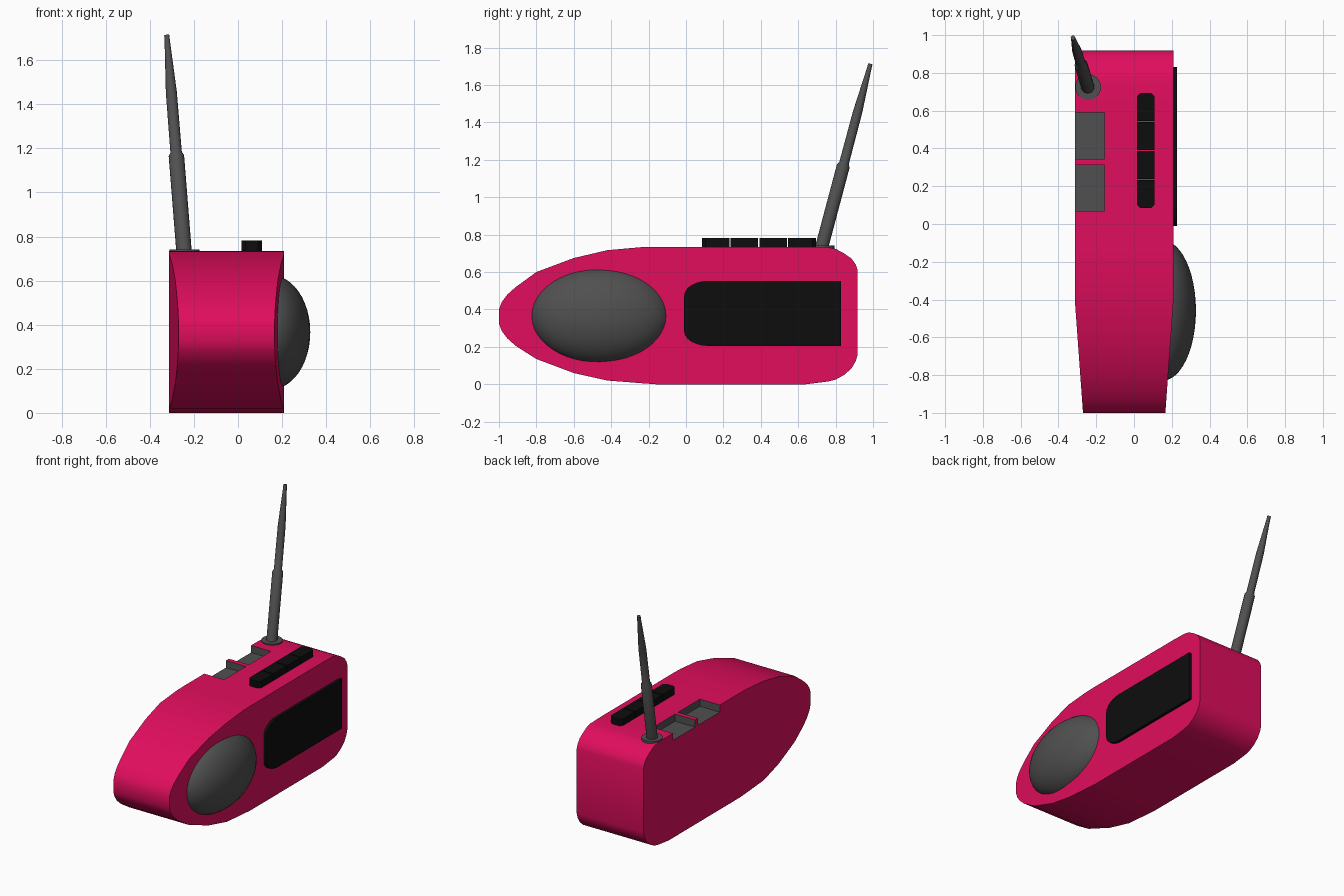
import bpy, bmesh
from math import radians, cos, sin, pi
from mathutils import Vector, Matrix

if "Cube" in bpy.data.objects:
    bpy.data.objects.remove(bpy.data.objects["Cube"])


def material(name, rgb):
    m = bpy.data.materials.new(name)
    m.diffuse_color = (*rgb, 1)
    m.use_nodes = True
    m.node_tree.nodes["Principled BSDF"].inputs["Base Color"].default_value = m.diffuse_color
    return m


PINK = material("pink", (0.75, 0.004, 0.11))
GREY = material("dark_grey", (0.08, 0.08, 0.08))
BLACK = material("black", (0.004, 0.004, 0.004))


def finish(name, bm, mat, angle=40):
    bmesh.ops.recalc_face_normals(bm, faces=bm.faces)
    me = bpy.data.meshes.new(name)
    bm.to_mesh(me)
    bm.free()
    me.materials.append(mat)
    for p in me.polygons:
        p.use_smooth = True
    me.set_sharp_from_angle(angle=radians(angle))
    ob = bpy.data.objects.new(name, me)
    bpy.context.collection.objects.link(ob)
    return ob


def loft(name, rings, mat):
    """Skin a list of closed rings and cap both ends."""
    bm = bmesh.new()
    vs = [[bm.verts.new(p) for p in r] for r in rings]
    n = len(vs[0])
    for a, b in zip(vs, vs[1:]):
        for i in range(n):
            j = (i + 1) % n
            bm.faces.new((a[i], a[j], b[j], b[i]))
    bm.faces.new(vs[0])
    bm.faces.new(vs[-1])
    return finish(name, bm, mat)


def box(name, lo, hi, mat):
    (x0, y0, z0), (x1, y1, z1) = lo, hi
    return loft(name, [[(x0, y0, z), (x1, y0, z), (x1, y1, z), (x0, y1, z)] for z in (z0, z1)], mat)


# body: rectangular stations along y (y, bottom z, top z), narrowing at the nose
stations = [(-1, .325, .40), (-.985, .285, .44), (-.955, .245, .48), (-.91, .205, .52),
            (-.80, .135, .60), (-.60, .06, .675), (-.42, .02, .717), (-.24, .006, .733),
            (-.16, 0, .735), (.64, 0, .735), (.76, .015, .732), (.80, .025, .724),
            (.845, .05, .70), (.885, .085, .672), (.908, .125, .64), (.918, .16, .61)]
rings = []
for y, zb, zt in stations:
    t = .042 * max(0, (-.42 - y) / .58)
    x0, x1 = -.312 + t, .208 - t
    rings.append([(x0, y, zb), (x1, y, zb), (x1, y, zt), (x0, y, zt)])
body = loft("radio_body", rings, PINK)
body.data.materials.append(GREY)

# two open notches on the top left edge
bpy.context.view_layer.objects.active = body
for i, (y0, y1) in enumerate([(.07, .313), (.345, .59)]):
    cutter = box("notch_cutter", (-.4, y0, .685), (-.157, y1, .9), GREY)
    cutter.hide_render = True
    mod = body.modifiers.new("notch", 'BOOLEAN')
    mod.operation = 'DIFFERENCE'
    mod.solver = 'EXACT'
    mod.material_mode = 'TRANSFER'
    mod.object = cutter
    bpy.ops.object.modifier_apply(modifier=mod.name)
    bpy.data.objects.remove(cutter)
body.data.set_sharp_from_angle(angle=radians(40))

# speaker dome: half ellipsoid facing +x
bm = bmesh.new()
bmesh.ops.create_uvsphere(bm, u_segments=48, v_segments=24, radius=1)
bmesh.ops.delete(bm, geom=[v for v in bm.verts if v.co.z < -.01], context='VERTS')
bm.transform(Matrix.Translation((.15, -.458, .366)) @ Matrix.Diagonal((.178, .372, .259, 1))
             @ Matrix.Rotation(pi / 2, 4, 'Y'))
finish("speaker_dome", bm, GREY)

# display panel with rounded front corners
outline = [(.83, .205), (.83, .553)]
for s, (a0, a1) in ((1, (90, 180)), (-1, (180, 270))):
    for k in range(7):
        a = radians(a0 + (a1 - a0) * k / 6)
        outline.append((.12 + .13 * cos(a), .379 + s * .094 + .08 * sin(a)))
loft("display_panel", [[(x, y, z) for y, z in outline] for x in (.19, .228)], BLACK)

# row of four keys, outer ends chamfered
edges = [.082, .236, .389, .543, .697]
for i in range(4):
    y0, y1 = edges[i] + .003, edges[i + 1] - .003
    c0, c1 = (.018 if i == 0 else .0), (.018 if i == 3 else .0)
    right = [(.109 - c0, y0)] + ([(.109, y0 + c0)] if c0 else [])
    right += ([(.109, y1 - c1)] if c1 else []) + [(.109 - c1, y1)]
    pts = right + [(.125 - x, y) for x, y in reversed(right)]
    loft(f"key_{i + 1}", [[(x, y, z) for x, y in pts] for z in (.725, .782)], BLACK)


def turned(name, base, tip, steps, mat, n=20):
    """Round part along an axis; steps are (fraction, radius)."""
    base, tip = Vector(base), Vector(tip)
    q = (tip - base).to_track_quat('Z', 'Y')
    loft(name, [[base.lerp(tip, f) + q @ Vector((r * cos(2 * pi * k / n), r * sin(2 * pi * k / n), 0))
                 for k in range(n)] for f, r in steps], mat)


# antenna and its base disc
turned("antenna_base", (-.243, .725, .72), (-.243, .725, .742), [(0, .068), (1, .068)], GREY, 32)
turned("antenna", (-.244, .722, .72), (-.323, .986, 1.713),
       [(0, .035), (.45, .035), (.465, .026), (.74, .025), (.98, .012), (1, .012)], GREY)
